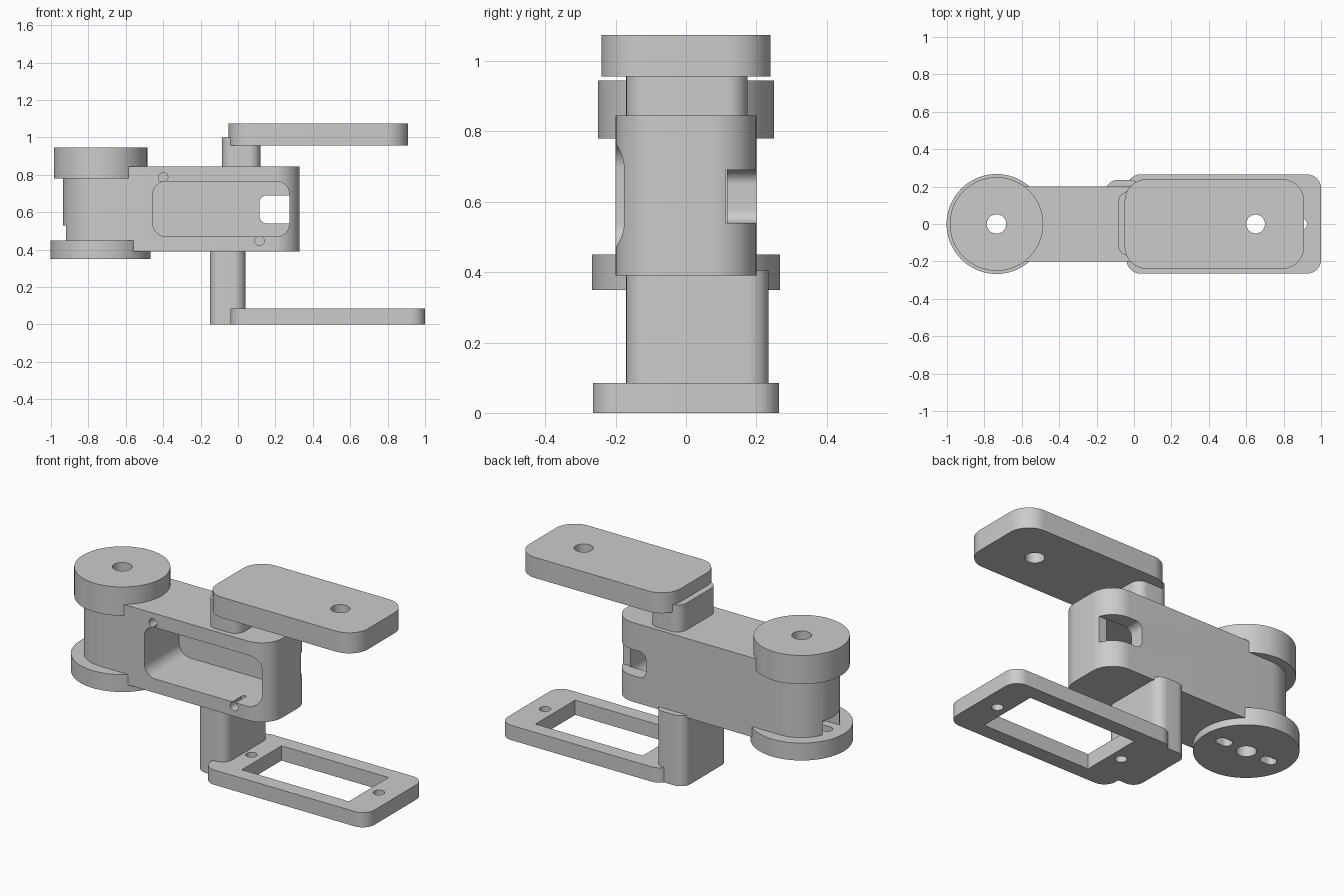
import bpy, bmesh, math

cube = bpy.data.objects.get("Cube")
if cube:
    bpy.data.objects.remove(cube, do_unlink=True)

grey = bpy.data.materials.new("plain_grey")
grey.use_nodes = True
COLOUR = (0.6, 0.6, 0.6, 1)
grey.diffuse_color = COLOUR
grey.node_tree.nodes["Principled BSDF"].inputs["Base Color"].default_value = COLOUR


def outline(u, v, r_low, r_high, steps=16):
    """Rounded rectangle with one radius at the low-u end and one at the high-u end."""
    corners = [(u[1], v[1], r_high, -1, -1, 0), (u[0], v[1], r_low, 1, -1, 1),
               (u[0], v[0], r_low, 1, 1, 2), (u[1], v[0], r_high, -1, 1, 3)]
    pts = []
    for cu, cv, r, su, sv, quarter in corners:
        for i in range(steps + 1 if r else 1):
            a = (quarter + i / steps) * math.pi / 2
            pts.append((cu + r * (su + math.cos(a)), cv + r * (sv + math.sin(a)))
                       if r else (cu, cv))
    return pts


def prism(name, pts, span, along_y=False):
    """Extrude an outline along z, or along y when it lies in the x-z plane."""
    bm = bmesh.new()
    lo, hi = span
    face = bm.faces.new([bm.verts.new((p, lo, q) if along_y else (p, q, lo)) for p, q in pts])
    ext = bmesh.ops.extrude_face_region(bm, geom=[face])
    move = (0, hi - lo, 0) if along_y else (0, 0, hi - lo)
    bmesh.ops.translate(bm, vec=move,
                        verts=[g for g in ext["geom"] if isinstance(g, bmesh.types.BMVert)])
    bmesh.ops.remove_doubles(bm, verts=bm.verts, dist=1e-5)
    bmesh.ops.recalc_face_normals(bm, faces=bm.faces)
    mesh = bpy.data.meshes.new(name)
    bm.to_mesh(mesh)
    bm.free()
    mesh.materials.append(grey)
    ob = bpy.data.objects.new(name, mesh)
    bpy.context.collection.objects.link(ob)
    return ob


def block(name, x, y, z, r=0.0, r_high=None):
    return prism(name, outline(x, y, r, r if r_high is None else r_high), z)


def disc(name, x, v, r, span, along_y=False, n=64):
    turn = 2 * math.pi / n
    pts = [(x + r * math.cos(i * turn), v + r * math.sin(i * turn)) for i in range(n)]
    return prism(name, pts, span, along_y)


def cut(ob, *cutters):
    bpy.context.view_layer.objects.active = ob
    for c in cutters:
        c.hide_render = True
        mod = ob.modifiers.new("cut", 'BOOLEAN')
        mod.operation = 'DIFFERENCE'
        mod.solver = 'EXACT'
        mod.object = c
        bpy.ops.object.modifier_apply(modifier=mod.name)
        bpy.data.objects.remove(c, do_unlink=True)


PIVOT = -0.735
ALL = (-0.1, 1.2)


def pivot_hole():
    return disc("pivot_cutter", PIVOT, 0, 0.052, ALL)


def slot(side):
    x = PIVOT + side * 0.145
    return block("slot_cutter", (x - 0.045, x + 0.045), (-0.03, 0.03), (0.3, 0.53), 0.028)


# Main arm body with pocket, window, screw holes and end notch
body = block("arm_body", (PIVOT - 0.2, 0.33), (-0.2, 0.2), (0.39, 0.845), 0.2, 0.13)
cut(body,
    prism("pocket_cutter", outline((-0.455, 0.275), (0.47, 0.765), 0.07, 0.07),
          (-0.3, 0.116), True),
    prism("window_cutter", outline((0.115, 0.45), (0.54, 0.69), 0.04, 0.04),
          (0.112, 0.3), True),
    disc("screw_cutter", -0.4, 0.787, 0.025, (-0.3, -0.1), True, 32),
    disc("screw_cutter", 0.115, 0.447, 0.025, (-0.3, -0.1), True, 32),
    block("notch_cutter", (-1, -0.83), (-0.077, 0.077), (0.37, 0.53)),
    slot(1), pivot_hole())

# Pivot discs
upper_disc = disc("upper_disc", PIVOT, 0, 0.25, (0.78, 0.945), n=96)
cut(upper_disc, pivot_hole())
lower_disc = disc("lower_disc", PIVOT, 0, 0.267, (0.35, 0.45), n=96)
cut(lower_disc, pivot_hole(), slot(1), slot(-1))

# Upper post and plate
upper_post = block("upper_post", (-0.085, 0.12), (-0.17, 0.175), (0.83, 1.0), 0.06)
upper_plate = block("upper_plate", (-0.05, 0.91), (-0.24, 0.24), (0.957, 1.075), 0.12)
cut(upper_plate, disc("plate_hole_cutter", 0.65, 0, 0.05, (1.01, 1.2)),
    disc("plate_hole_cutter", 0.65, 0, 0.05, (0.9, 1.02)))

# Lower post and open frame
lower_post = block("lower_post", (-0.15, 0.04), (-0.17, 0.235), (0, 0.405), 0.06)
lower_frame = block("lower_frame", (-0.04, 1.0), (-0.265, 0.265), (0, 0.085), 0.075)
cut(lower_frame, block("frame_window_cutter", (0.15, 0.83), (-0.18, 0.18), ALL),
    *[disc("frame_hole_cutter", x, 0, 0.03, ALL, n=32) for x in (0.085, 0.895)])

# Smooth curved walls, crisp edges
for ob in (body, upper_disc, lower_disc, upper_post, upper_plate, lower_post, lower_frame):
    bpy.ops.object.select_all(action='DESELECT')
    ob.select_set(True)
    bpy.context.view_layer.objects.active = ob
    bpy.ops.object.shade_smooth_by_angle(angle=math.radians(30))
